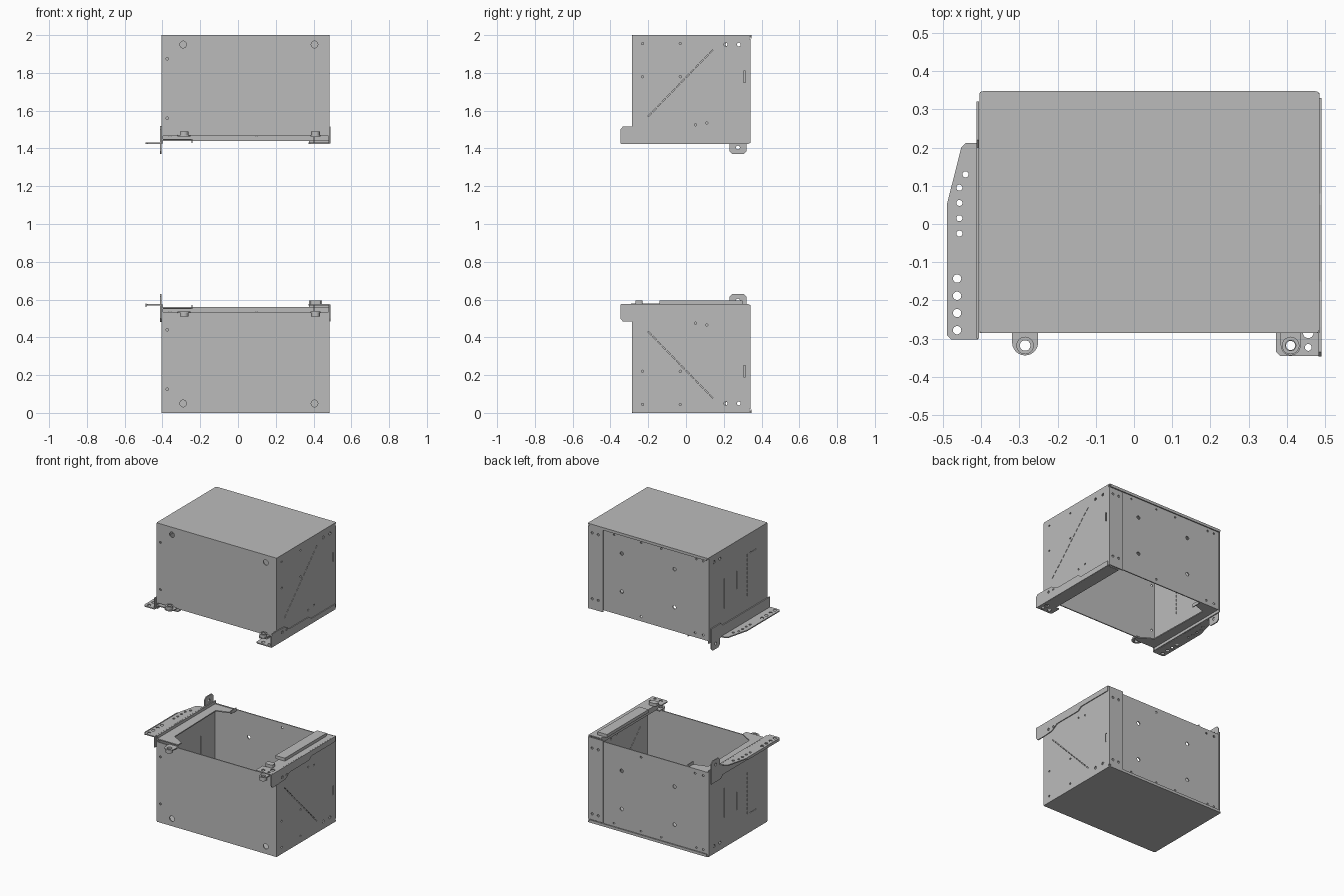
import bpy, bmesh, math
from mathutils import Vector

if "Cube" in bpy.data.objects:
    bpy.data.objects.remove(bpy.data.objects["Cube"])

metal = bpy.data.materials.new("grey_sheet_metal")
metal.diffuse_color = (0.5, 0.5, 0.5, 1)
metal.use_nodes = True
metal.node_tree.nodes["Principled BSDF"].inputs["Base Color"].default_value = metal.diffuse_color

X0, X1, Y0, Y1 = -0.405, 0.485, -0.285, 0.337   # box walls
TOP = 0.575                                     # rim of the box sides
T = 0.007                                       # sheet thickness


def rect(u0, v0, u1, v1, c=0.0):
    """Rectangle, optionally with rounded corners."""
    if not c:
        return [(u0, v0), (u1, v0), (u1, v1), (u0, v1)]
    pts = []
    for k, (u, v) in enumerate([(u1 - c, v1 - c), (u0 + c, v1 - c), (u0 + c, v0 + c), (u1 - c, v0 + c)]):
        for i in range(5):
            a = math.pi / 2 * (k + i / 4)
            pts.append((u + c * math.cos(a), v + c * math.sin(a)))
    return pts


def circle(u, v, r, n=14):
    return [(u + r * math.cos(2 * math.pi * i / n), v + r * math.sin(2 * math.pi * i / n)) for i in range(n)]


def slot(u0, v0, u1, v1, w=0.005):
    d = Vector((u1 - u0, v1 - v0)).normalized() * w / 2
    return [(u0 - d.y, v0 + d.x), (u0 + d.y, v0 - d.x), (u1 + d.y, v1 - d.x), (u1 - d.y, v1 + d.x)]


def dashes(u0, v0, u1, v1, n):
    """A row of short perforations along a line."""
    out = []
    for i in range(n):
        a, b = i / n, (i + 0.65) / n
        out.append(slot(u0 + (u1 - u0) * a, v0 + (v1 - v0) * a, u0 + (u1 - u0) * b, v0 + (v1 - v0) * b))
    return out


def sheet(name, axis, pos, outline, holes=(), t=T, upper=False):
    """Flat plate with holes, centred at pos on the given axis."""
    cu = bpy.data.curves.new(name, 'CURVE')
    cu.dimensions, cu.fill_mode, cu.extrude = '2D', 'BOTH', t / 2
    for pts in [outline, *holes]:
        sp = cu.splines.new('POLY')
        sp.points.add(len(pts) - 1)
        for p, (u, v) in zip(sp.points, pts):
            p.co = (u, v, 0, 1)
        sp.use_cyclic_u = True
    tmp = bpy.data.objects.new("profile", cu)
    bpy.context.collection.objects.link(tmp)
    dg = bpy.context.evaluated_depsgraph_get()
    me = bpy.data.meshes.new_from_object(tmp.evaluated_get(dg))
    bpy.data.objects.remove(tmp)
    bm = bmesh.new()
    bm.from_mesh(me)
    bmesh.ops.remove_doubles(bm, verts=bm.verts, dist=1e-5)
    for v in bm.verts:
        a, b, w = v.co
        w += pos
        p = {'x': (w, a, b), 'y': (a, w, b), 'z': (a, b, w)}[axis]
        v.co = (p[0], p[1], 2 - p[2] if upper else p[2])
    bmesh.ops.recalc_face_normals(bm, faces=bm.faces)
    for f in bm.faces:
        f.smooth = False
        f.material_index = 0
    bm.to_mesh(me)
    bm.free()
    me.materials.clear()
    me.materials.append(metal)
    me.name = name
    ob = bpy.data.objects.new(name, me)
    bpy.context.collection.objects.link(ob)
    return ob


def ear(cx, r, y_in, y_out):
    """Tongue with a round front end."""
    arc = [(cx + r * math.cos(a), y_out + r + r * math.sin(a))
           for a in [math.pi + math.pi * i / 12 for i in range(13)]]
    return [(cx - r, y_in), *arc, (cx + r, y_in)]


def build(upper):
    pre = "upper_" if upper else "lower_"

    def add(name, *args, **kw):
        return sheet(pre + name, *args, upper=upper, **kw)

    # Box shell: closed end, front, back and two sides
    add("end_panel", 'z', T / 2, rect(X0, Y0, X1, 0.347, 0.008))
    add("end_panel_back_lip", 'y', 0.344, rect(X0 + 0.01, 0.0, X1 - 0.01, 0.018))
    add("front_panel", 'y', Y0 + T / 2, rect(X0, 0.004, X1, 0.535),
        [circle(-0.29, 0.05, 0.018), circle(0.405, 0.05, 0.018),
         circle(-0.375, 0.125, 0.007), circle(-0.375, 0.44, 0.007)])
    add("back_panel", 'y', Y1 - T / 2 - 0.004, rect(X0, 0.004, X1, 0.56),
        [circle(x, z, 0.012) for x in (-0.147, 0.243) for z in (0.145, 0.40)]
        + [circle(x, 0.035, 0.006) for x in (-0.36, -0.31, -0.05, 0.1, 0.3)]
        + [circle(x, 0.53, 0.007) for x in (-0.36, -0.3, 0.1)])
    add("back_corner_flange", 'y', Y1 + 0.002, rect(0.375, 0.02, X1, 0.57),
        [circle(x, z, 0.008) for x in (0.41, 0.455) for z in (0.06, 0.5)])
    add("right_panel", 'x', X1 - T / 2, rect(Y0, 0.004, Y1, TOP),
        dashes(-0.20, 0.43, 0.15, 0.07, 14)
        + [circle(y, 0.05, 0.01) for y in (0.21, 0.28)]
        + [circle(y, z, 0.006) for y, z in
           [(-0.23, 0.22), (-0.03, 0.22), (-0.23, 0.045), (-0.03, 0.045), (0.05, 0.475), (0.11, 0.465)]]
        + [slot(0.31, 0.19, 0.31, 0.25, 0.01)])
    add("left_panel", 'x', X0 + T / 2, rect(Y0, 0.004, Y1, TOP),
        dashes(-0.07, 0.13, -0.07, 0.42, 10) + dashes(-0.16, 0.13, -0.09, 0.13, 3)
        + [slot(0.175, 0.2, 0.175, 0.40, 0.006), slot(0.04, 0.2, 0.04, 0.32, 0.006)]
        + [circle(y, 0.05, 0.01) for y in (0.22, 0.28)])

    # Left bracket: wall plate with rear tab, drilled wing, inner rail
    z = 0.572
    add("left_bracket_plate", 'x', X0 - 0.004,
        [(-0.30, 0.50), (0.20, 0.50), (0.22, 0.48), (0.32, 0.48), (0.32, 0.615), (0.305, 0.63),
         (0.245, 0.63), (0.23, 0.615), (0.23, TOP), (-0.30, TOP)],
        [circle(0.275, 0.595, 0.01)])
    add("left_wing", 'z', z,
        [(-0.408, -0.302), (-0.408, 0.212), (-0.44, 0.212), (-0.452, 0.2), (-0.49, 0.05),
         (-0.49, -0.29), (-0.478, -0.302)],
        [circle(-0.463, y, 0.011) for y in (-0.143, -0.188, -0.233, -0.278)]
        + [circle(-0.457, y, 0.008) for y in (-0.025, 0.015, 0.055, 0.095)] + [circle(-0.441, 0.13, 0.008)])
    if not upper:
        add("left_wing_lip", 'x', -0.487, rect(-0.29, 0.56, 0.05, 0.578), t=0.006)
    add("left_inner_rail", 'z', 0.553,
        [(X0, -0.285), (-0.245, -0.285), (-0.245, -0.25), (-0.29, -0.22), (-0.33, -0.2), (-0.34, 0.25),
         (-0.25, 0.28), (-0.25, 0.33), (X0, 0.33)])
    add("left_rail_hook", 'x', -0.243, rect(0.27, 0.55, 0.33, 0.572), t=0.005)

    # Front mounting ears with hanging washers
    for side, cx, r in (("left", -0.285, 0.034), ("right", 0.41, 0.026)):
        add(side + "_front_ear", 'z', 0.533, ear(cx, r, -0.27, -0.344), [circle(cx, -0.318, 0.015)])
        add(side + "_ear_washer", 'z', 0.52, circle(cx, -0.318, 0.023, 20), [circle(cx, -0.318, 0.014)], t=0.02)

    # Right bracket: wall plate, rail flange, front foot
    add("right_bracket_plate", 'x', X1 + 0.002,
        [(-0.347, 0.50), (-0.335, 0.485), (-0.27, 0.485), (-0.20, 0.49), (-0.15, 0.52),
         (0.05, 0.52), (0.08, 0.54), (0.33, 0.54), (0.33, TOP), (-0.347, TOP)],
        [circle(-0.23, 0.515, 0.009), circle(-0.185, 0.515, 0.007)])
    add("right_rail", 'z', z,
        [(X1, -0.345), (X1, 0.33), (0.40, 0.33), (0.40, -0.27), (0.372, -0.27), (0.372, -0.335), (0.382, -0.345)],
        [circle(0.456, -0.323, 0.009), circle(0.456, -0.285, 0.014), circle(0.41, -0.318, 0.012)])
    add("right_rail_inner_lip", 'x', 0.402, rect(-0.27, 0.54, 0.33, TOP), t=0.005)
    if not upper:
        add("right_rail_cover", 'z', 0.585, rect(0.375, -0.14, 0.445, 0.30), t=0.021)
        add("right_rail_pad", 'z', 0.585, rect(0.385, -0.268, 0.44, -0.23, 0.01), t=0.02)


build(False)
build(True)
